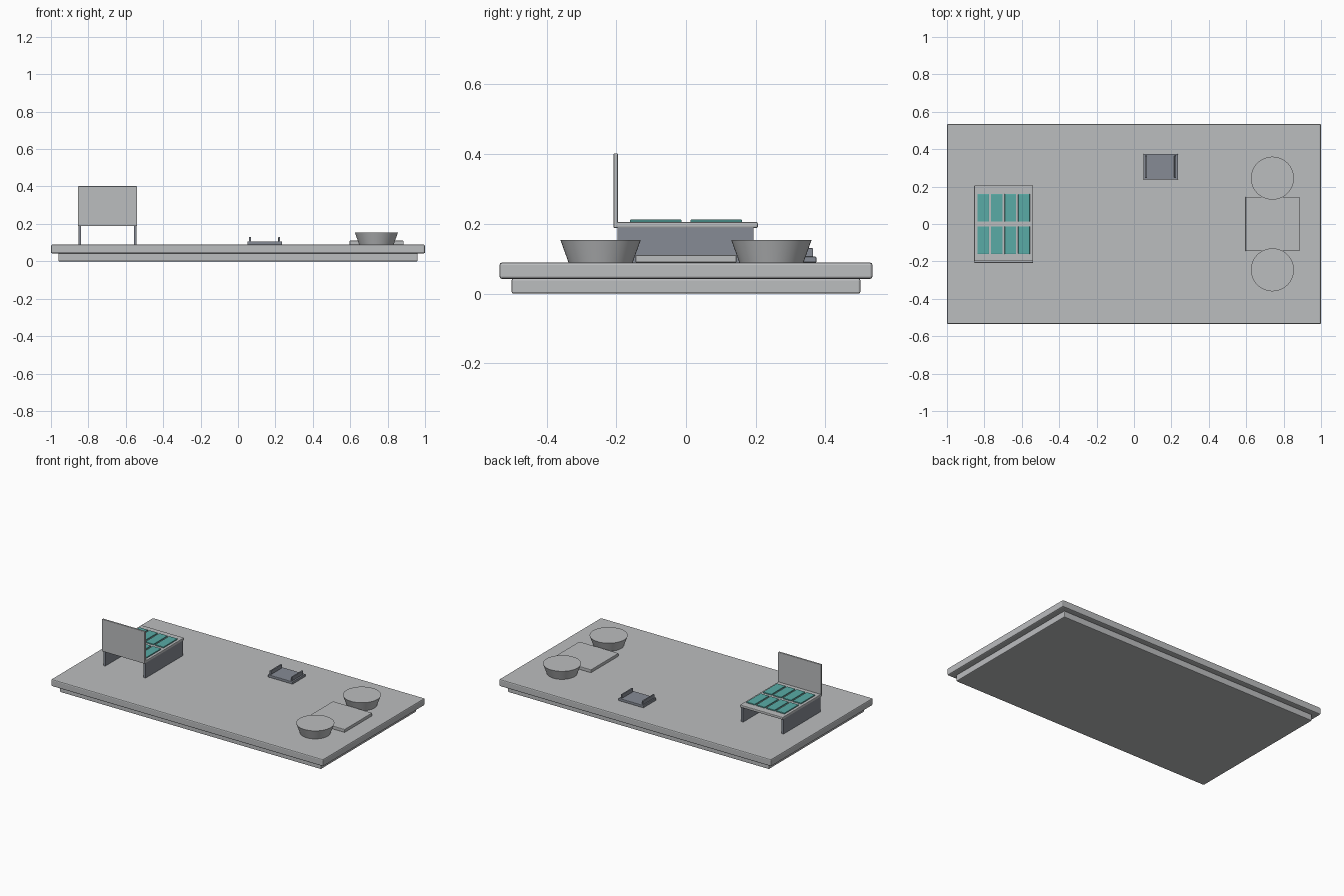
import bpy
import bmesh

cube = bpy.data.objects.get("Cube")
if cube:
    bpy.data.objects.remove(cube, do_unlink=True)


def material(name, rgb):
    mat = bpy.data.materials.new(name)
    mat.use_nodes = True
    mat.diffuse_color = (*rgb, 1)
    mat.node_tree.nodes["Principled BSDF"].inputs["Base Color"].default_value = (*rgb, 1)
    return mat


grey = material("light grey", (0.50, 0.51, 0.52))
slate = material("slate grey", (0.24, 0.26, 0.30))
teal = material("teal", (0.10, 0.41, 0.38))


def finish(name, bm, mat, bevel=0):
    mesh = bpy.data.meshes.new(name)
    bm.to_mesh(mesh)
    bm.free()
    mesh.materials.append(mat)
    obj = bpy.data.objects.new(name, mesh)
    bpy.context.collection.objects.link(obj)
    if bevel:
        mod = obj.modifiers.new("soft edges", "BEVEL")
        mod.width = bevel
        mod.segments = 2
    return obj


def box(name, x, y, z, mat, bevel=0):
    """Box given by its (low, high) range on each axis."""
    bm = bmesh.new()
    bmesh.ops.create_cube(bm, size=1)
    for v in bm.verts:
        v.co = [sum(r) / 2 + c * (r[1] - r[0]) for r, c in zip((x, y, z), v.co)]
    return finish(name, bm, mat, bevel)


# Two-step platform
FLOOR = 0.089
box("platform_plinth", (-0.96, 0.96), (-0.5, 0.5), (0, 0.043), grey, 0.005)
box("platform_slab", (-1, 1), (-0.535, 0.535), (0.042, FLOOR), grey, 0.007)

# Bench: side panels, seat, backrest
LEFT, RIGHT = -0.855, -0.54
box("bench_leg_right", (LEFT + 0.002, LEFT + 0.016), (-0.196, 0.194), (FLOOR, 0.19), slate)
box("bench_leg_left", (RIGHT - 0.016, RIGHT - 0.002), (-0.196, 0.194), (FLOOR, 0.19), slate)
box("bench_seat", (LEFT, RIGHT), (-0.2, 0.206), (0.188, 0.205), grey, 0.004)
box("bench_backrest", (LEFT, RIGHT), (-0.208, -0.195), (0.188, 0.402), grey, 0.003)

# Cushion pads, four by two
for row, y in enumerate((-0.0865, 0.0865)):
    for col in range(4):
        x = -0.806 + col * 0.0727
        box(f"cushion_{row}_{col}", (x - 0.031, x + 0.031), (y - 0.074, y + 0.074),
            (0.203, 0.212), teal, 0.002)

# Flared round drums either side of a low pad
for side, y in (("front", -0.245), ("back", 0.245)):
    bm = bmesh.new()
    bmesh.ops.create_cone(bm, cap_ends=True, segments=48, radius1=0.092, radius2=0.115, depth=0.064)
    bmesh.ops.translate(bm, verts=bm.verts, vec=(0.74, y, FLOOR + 0.032))
    for f in bm.faces:
        f.smooth = len(f.verts) == 4
    for e in bm.edges:
        e.smooth = all(f.smooth for f in e.link_faces)
    finish(f"drum_{side}", bm, grey)
box("low_pad", (0.597, 0.886), (-0.145, 0.145), (FLOOR, 0.11), grey, 0.003)

# Small tray with end rails
box("tray", (0.051, 0.235), (0.238, 0.374), (FLOOR, 0.106), slate, 0.003)
for side, x in (("right", 0.064), ("left", 0.22)):
    box(f"tray_rail_{side}", (x - 0.005, x + 0.005), (0.246, 0.365), (0.104, 0.13), slate, 0.002)
